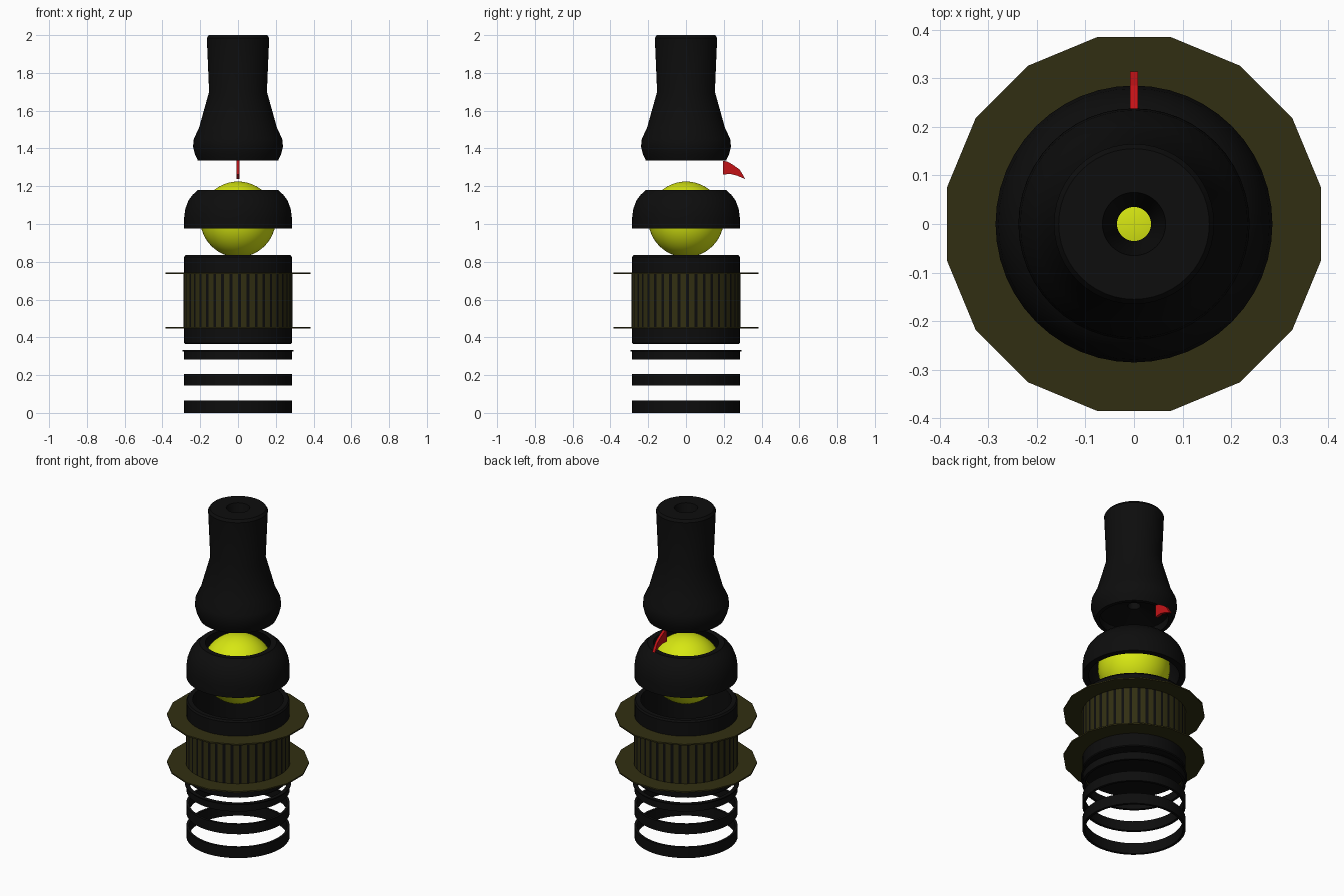
import bpy, bmesh
from math import cos, sin, tau, pi

if "Cube" in bpy.data.objects:
    bpy.data.objects.remove(bpy.data.objects["Cube"], do_unlink=True)


def material(name, rgb):
    m = bpy.data.materials.new(name)
    m.use_nodes = True
    m.diffuse_color = (*rgb, 1)
    node = next(n for n in m.node_tree.nodes if n.type == "BSDF_PRINCIPLED")
    node.inputs["Base Color"].default_value = (*rgb, 1)
    return m


black = material("matte black", (0.004, 0.004, 0.004))
olive = material("dark olive", (0.031, 0.028, 0.006))
yellow = material("bright yellow", (0.68, 0.8, 0.006))
red = material("deep red", (0.55, 0.006, 0.008))


def finish(bm, name, mats, smooth=True):
    bmesh.ops.recalc_face_normals(bm, faces=bm.faces)
    mesh = bpy.data.meshes.new(name)
    bm.to_mesh(mesh)
    bm.free()
    obj = bpy.data.objects.new(name, mesh)
    bpy.context.collection.objects.link(obj)
    for m in mats:
        mesh.materials.append(m)
    if smooth:
        bpy.ops.object.select_all(action="DESELECT")
        obj.select_set(True)
        bpy.context.view_layer.objects.active = obj
        bpy.ops.object.shade_smooth_by_angle(angle=pi / 6)
    return obj


def lathe(name, profile, mats, sides=48, phase=0.0, rule=None, smooth=True):
    """Turn a closed (radius, height) outline around z; rule picks each face's material."""
    bm = bmesh.new()
    rings = []
    for i in range(sides):
        a = tau * (i + phase) / sides
        rings.append([bm.verts.new((r * cos(a), r * sin(a), z)) for r, z in profile])
    n = len(profile)
    for i in range(sides):
        here, there = rings[i], rings[(i + 1) % sides]
        for j in range(n):
            k = (j + 1) % n
            f = bm.faces.new((here[j], there[j], there[k], here[k]))
            if rule:
                f.material_index = rule(i)
    bmesh.ops.remove_doubles(bm, verts=bm.verts, dist=1e-5)
    return finish(bm, name, mats, smooth)


def tube(name, outer, inner, low, high, mats, **options):
    outline = [(inner, low), (outer, low), (outer, high), (inner, high)]
    return lathe(name, outline, mats, **options)


# Mouthpiece with a flared bell, stepped bore and hollow underside
lathe("mouthpiece", [
    (0.19, 1.335), (0.212, 1.335), (0.228, 1.37), (0.238, 1.41), (0.234, 1.45),
    (0.206, 1.51), (0.153, 1.7), (0.165, 1.985), (0.155, 2.0), (0.065, 2.0),
    (0.055, 1.95), (0.035, 1.85), (0.035, 1.42), (0.19, 1.38)], [black])

# Curved fin below the back of the mouthpiece
bm = bmesh.new()
outline = [(0.195, 1.262), (0.235, 1.265), (0.27, 1.256), (0.314, 1.238),
           (0.285, 1.287), (0.25, 1.313), (0.22, 1.33), (0.195, 1.335)]
face = bm.faces.new([bm.verts.new((-0.008, y, z)) for y, z in outline])
extruded = bmesh.ops.extrude_face_region(bm, geom=[face])["geom"]
bmesh.ops.translate(bm, vec=(0.016, 0, 0),
                    verts=[v for v in extruded if isinstance(v, bmesh.types.BMVert)])
finish(bm, "red_fin", [red], smooth=False)

# Ball held by the collar
bm = bmesh.new()
bmesh.ops.create_uvsphere(bm, u_segments=48, v_segments=24, radius=0.2)
bmesh.ops.translate(bm, verts=bm.verts, vec=(0, 0, 1.025))
finish(bm, "ball", [yellow])

# Rounded collar
lathe("collar", [
    (0.25, 0.975), (0.285, 0.975), (0.285, 1.035), (0.279, 1.08), (0.262, 1.125),
    (0.24, 1.155), (0.212, 1.18), (0.18, 1.18), (0.2, 1.14), (0.25, 1.04)], [black])

# Hollow body with a closed bottom
lathe("body_cup", [
    (0, 0.365), (0.28, 0.365), (0.285, 0.37), (0.285, 0.825), (0.278, 0.835),
    (0.25, 0.835), (0.25, 0.6), (0, 0.6)], [black])

# Striped grip sleeve: one narrow dark stripe between wide olive ones
tube("grip_sleeve", 0.288, 0.278, 0.452, 0.735, [olive, black], sides=120,
     rule=lambda i: 1 if i % 3 == 0 else 0)

# Thin faceted flanges above and below the grip
for name, z in (("lower_flange", 0.45), ("upper_flange", 0.738)):
    tube(name, 0.392, 0.275, z - 0.004, z + 0.004, [olive],
         sides=16, phase=0.5, smooth=False)

# Separate hoops under the body
for name, low, high in (("bottom_hoop", 0, 0.065), ("middle_hoop", 0.145, 0.205),
                        ("top_hoop", 0.283, 0.328)):
    tube(name, 0.285, 0.27, low, high, [black])
tube("top_hoop_lip", 0.294, 0.27, 0.326, 0.332, [black])
